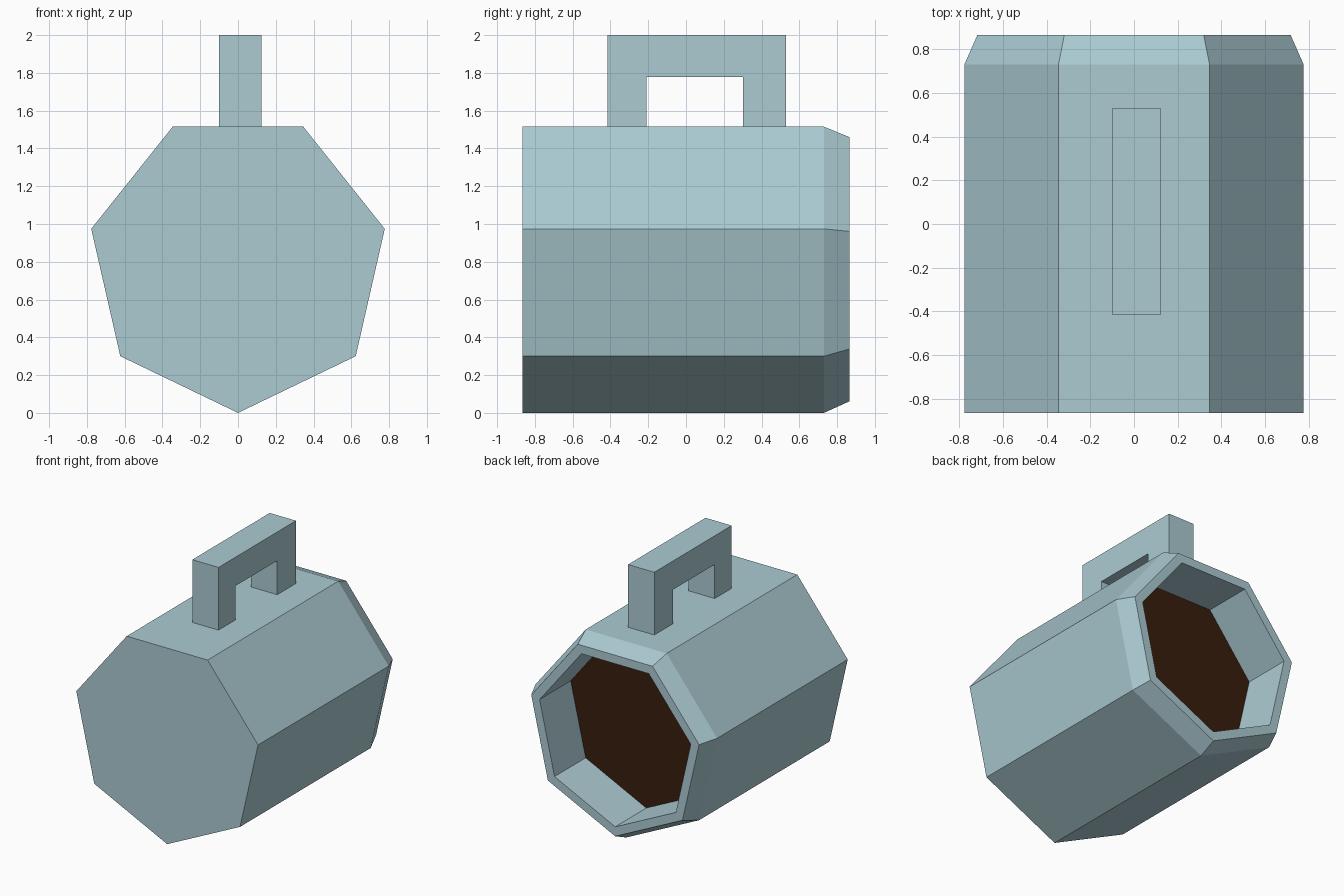
import bpy, bmesh
from math import sin, cos, tau

if "Cube" in bpy.data.objects:
    bpy.data.objects.remove(bpy.data.objects["Cube"])

SIDES = 7
R = 0.797            # body radius, corner pointing straight down
CZ = R               # axis height, so the corner touches z = 0


def material(name, rgb):
    m = bpy.data.materials.new(name)
    m.diffuse_color = (*rgb, 1)
    m.use_nodes = True
    m.node_tree.nodes["Principled BSDF"].inputs["Base Color"].default_value = m.diffuse_color
    return m


blue = material("pale_blue", (0.41, 0.60, 0.65))
brown = material("dark_brown", (0.040, 0.0125, 0.004))


def finish(name, bm, mats):
    bmesh.ops.recalc_face_normals(bm, faces=bm.faces)
    me = bpy.data.meshes.new(name)
    bm.to_mesh(me)
    bm.free()
    for m in mats:
        me.materials.append(m)
    ob = bpy.data.objects.new(name, me)
    bpy.context.collection.objects.link(ob)
    return ob


# Mug body lying on its side: (radius, y) rings from base, over the rim, to the drink
bm = bmesh.new()
rings = []
for r, y in [(R, -0.865), (R, 0.73), (0.736, 0.865), (0.663, 0.865), (0.663, 0.485)]:
    rings.append([bm.verts.new((r * sin(tau * i / SIDES), y, CZ - r * cos(tau * i / SIDES)))
                  for i in range(SIDES)])
for a, b in zip(rings, rings[1:]):
    for i in range(SIDES):
        j = (i + 1) % SIDES
        bm.faces.new((a[i], a[j], b[j], b[i]))
bm.faces.new(rings[0])
drink = bm.faces.new(rings[-1])
drink.material_index = 1          # surface of the drink
finish("mug_body", bm, [blue, brown])

# Handle: square arch profile extruded across x
profile = [(-0.415, 1.513), (-0.415, 2.0), (0.53, 2.0), (0.53, 1.513),
           (0.302, 1.513), (0.302, 1.778), (-0.208, 1.778), (-0.208, 1.513)]
bm = bmesh.new()
face = bm.faces.new([bm.verts.new((-0.10, y, z)) for y, z in profile])
ext = bmesh.ops.extrude_face_region(bm, geom=[face])
moved = [v for v in ext["geom"] if isinstance(v, bmesh.types.BMVert)]
bmesh.ops.translate(bm, verts=moved, vec=(0.224, 0, 0))
finish("handle", bm, [blue])
